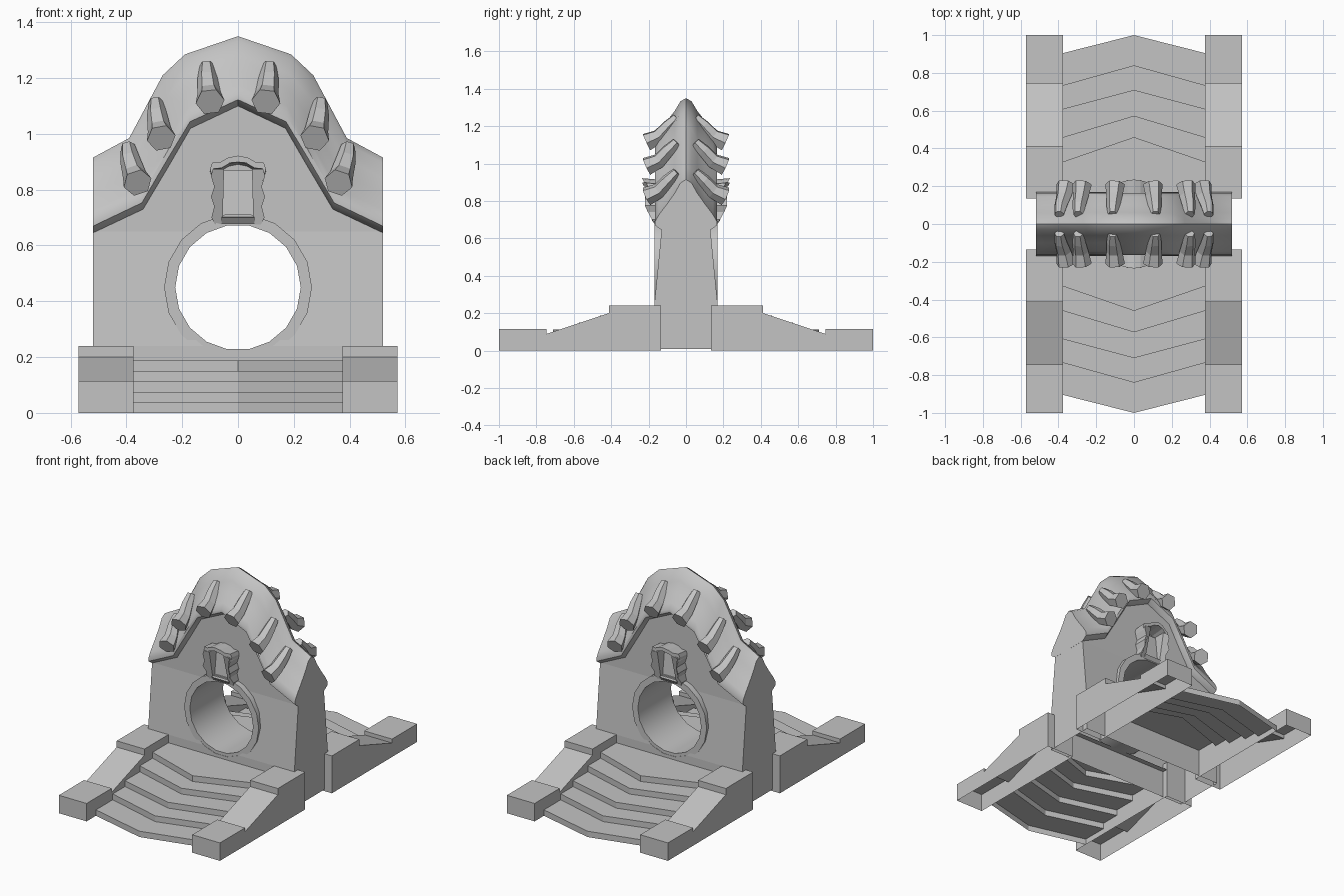
import bpy, bmesh, math
from mathutils import Vector

if "Cube" in bpy.data.objects:
    bpy.data.objects.remove(bpy.data.objects["Cube"])

GREY = (0.55, 0.55, 0.55, 1)
stone = bpy.data.materials.new("grey_stone")
stone.diffuse_color = GREY
stone.use_nodes = True
stone.node_tree.nodes["Principled BSDF"].inputs["Base Color"].default_value = GREY


def finish(name, bm, smooth=None):
    me = bpy.data.meshes.new(name)
    bm.to_mesh(me)
    bm.free()
    me.materials.append(stone)
    ob = bpy.data.objects.new(name, me)
    bpy.context.collection.objects.link(ob)
    if smooth:
        shade(ob, smooth)
    return ob


def shade(ob, angle):
    bpy.ops.object.select_all(action='DESELECT')
    ob.select_set(True)
    bpy.context.view_layer.objects.active = ob
    bpy.ops.object.shade_smooth_by_angle(angle=math.radians(angle))


def loft(rings, closed=True, caps=True):
    """Join rows of points with quads."""
    bm = bmesh.new()
    rows = [[bm.verts.new(p) for p in r] for r in rings]
    n = len(rows[0])
    for a, b in zip(rows, rows[1:]):
        for i in range(n if closed else n - 1):
            j = (i + 1) % n
            bm.faces.new((a[i], a[j], b[j], b[i]))
    if caps:
        bm.faces.new(rows[0])
        bm.faces.new(rows[-1])
    bmesh.ops.recalc_face_normals(bm, faces=bm.faces)
    return bm


def open_bottom(bm):
    bm.normal_update()
    low = min(v.co.z for v in bm.verts) + 0.001
    down = [f for f in bm.faces if all(v.co.z < low for v in f.verts)]
    bmesh.ops.delete(bm, geom=down, context='FACES_ONLY')


def mirrored(pts):
    """Half outline, given from the outside to the middle, made whole."""
    return pts + [(-x, z) for x, z in reversed(pts) if x > 0]


# Roof stations, outside to middle: eave (x, z) and ridge (x, z)
EAVE = [(.52, .645), (.34, .73), (.245, .89), (.17, 1.02), (0, 1.1)]
RIDGE = [(.52, .915), (.39, .985), (.27, 1.21), (.19, 1.285), (0, 1.35)]
# Bell section: half depth and fraction from ridge to eave
BELL = [(.03, .07), (.06, .27), (.10, .48), (.145, .70), (.165, .83),
        (.165, .91), (.13, 1)]
section = ([(-y, t) for y, t in reversed(BELL)] + [(0, 0)] + BELL)

roof_rings = [[(r[0] + (e[0] - r[0]) * t, y, r[1] + (e[1] - r[1]) * t)
               for y, t in section]
              for e, r in zip(mirrored(EAVE), mirrored(RIDGE))]
finish("roof", loft(roof_rings), 40)

# Gate wall, tapering in depth toward the eaves
outline = mirrored([(.519, .01)] + [(min(x, .519), z + .015) for x, z in EAVE])
bm = loft([[(x, y, z) for x, z in outline] for y in (-1, 1)])
for cut in (.24, .65):
    bmesh.ops.bisect_plane(bm, geom=bm.verts[:] + bm.edges[:] + bm.faces[:],
                           plane_co=(0, 0, cut), plane_no=(0, 0, 1))
for v in bm.verts:
    k = min(1, max(0, (v.co.z - .24) / .41))
    v.co.y *= .17 - .04 * k
wall = finish("gate_wall", bm)

SIDES = 18
HOLE_Z = .45


def circle(radius, y):
    return [(radius * math.cos(2 * math.pi * i / SIDES), y,
             HOLE_Z + radius * math.sin(2 * math.pi * i / SIDES))
            for i in range(SIDES)]


cutter = finish("passage_cutter", loft([circle(.245, -.3), circle(.245, .3)]))
cutter.hide_render = True
mod = wall.modifiers.new("passage", 'BOOLEAN')
mod.operation = 'DIFFERENCE'
mod.object = cutter
mod.solver = 'EXACT'
bpy.ops.object.select_all(action='DESELECT')
wall.select_set(True)
bpy.context.view_layer.objects.active = wall
bpy.ops.object.modifier_apply(modifier=mod.name)
bpy.data.objects.remove(cutter)
bm = bmesh.new()
bm.from_mesh(wall.data)
open_bottom(bm)
bm.to_mesh(wall.data)
bm.free()

# Round passage lining with its raised rim
bm = loft([circle(.225, -.168), circle(.225, .168), circle(.265, .168),
           circle(.265, -.168), circle(.225, -.168)], caps=False)
bmesh.ops.remove_doubles(bm, verts=bm.verts, dist=.0001)
bmesh.ops.recalc_face_normals(bm, faces=bm.faces)
finish("passage_ring", bm, 35)

# Stairs: chevron sheets, front edge at the middle and at the sides
STEP_MID = [1, .84, .71, .573, .46]
STEP_SIDE = [.905, .735, .61, .46, .33]
RISE = .0375
for s, end in ((-1, "front"), (1, "back")):
    rows = []
    for i, (m, e) in enumerate(zip(STEP_MID, STEP_SIDE)):
        for z in (i * RISE, (i + 1) * RISE):
            rows.append([(-.375, s * e, z), (0, s * m, z), (.375, s * e, z)])
    rows.append([(x, s * .135, 5 * RISE) for x in (-.375, 0, .375)])
    bm = loft(rows, closed=False, caps=False)
    bm.normal_update()
    if sum(f.normal.z * f.calc_area() for f in bm.faces) < 0:
        bmesh.ops.reverse_faces(bm, faces=bm.faces)
    finish(end + "_stairs", bm)

# Sloping side curbs with a block at each end, hollow underneath
CURB = [(.135, 0), (.135, .24), (.413, .24), (.413, .2), (.745, .09),
        (.745, .115), (1, .115), (1, 0)]
for s, end in ((-1, "front"), (1, "back")):
    for side, name in ((1, "left"), (-1, "right")):
        bm = loft([[(side * x, s * y, z) for y, z in CURB] for x in (.375, .572)])
        open_bottom(bm)
        finish(f"{end}_{name}_curb", bm)

# Hexagonal rafter ends: tip x, tip z, sideways lean of the upper end
RAFTERS = [("upper", .10, 1.115, .012), ("middle", .275, .985, .02),
           ("lower", .36, .825, .035)]
# Path: depth, height above the tip, radius, share of the lean
PATH = [(.05, .13, .026, 1), (.095, .085, .036, .8), (.145, .03, .042, .35),
        (.21, 0, .052, 0)]
for s, end in ((-1, "front"), (1, "back")):
    for side, name in ((1, "left"), (-1, "right")):
        for level, x, z, lean in RAFTERS:
            pts = [Vector((side * (x + lean * k), s * d, z + h)) for d, h, r, k in PATH]
            rings = []
            for i, p in enumerate(pts):
                t = (pts[min(i + 1, 3)] - pts[max(i - 1, 0)]).normalized()
                u = Vector((1, 0, 0)) - t * t.x
                u.normalize()
                w = t.cross(u)
                # roll the outer rafters with the roof slope
                roll = side * s * lean * 8
                rings.append([p + PATH[i][2] * (u * math.cos(a) + w * math.sin(a))
                              for a in (roll + k * math.pi / 3 for k in range(6))])
            finish(f"{end}_{name}_{level}_rafter", loft(rings))

# Ornamental niche over the passage: wavy jambs, back panel, sill, canopy
JAMB = [(.055, .69), (.06, .675), (.08, .67), (.095, .70), (.085, .74),
        (.097, .775), (.085, .81), (.097, .85), (.09, .875), (.05, .875)]
HOOD = [(.10, .875), (.092, .897), (.062, .9), (.035, .915), (0, .922)]


def niche_depth(z):
    return .165 + .055 * min(1, max(0, (z - .67) / .1))


for s, end in ((-1, "front"), (1, "back")):
    for side, name in ((1, "left"), (-1, "right")):
        finish(f"{end}_{name}_niche_jamb",
               loft([[(side * x, s * .12, z) for x, z in JAMB],
                     [(side * x, s * niche_depth(z), z) for x, z in JAMB]]))
    finish(end + "_niche_panel",
           loft([[(x, s * .12, z) for x, z in mirrored([(.06, .69), (.06, .87)])],
                 [(x, s * (.145 if z > .8 else .16), z)
                  for x, z in mirrored([(.06, .69), (.06, .87)])]]))
    finish(end + "_niche_sill",
           loft([[(x, s * y, z) for y, z in
                  ((.12, .672), (.165, .675), (.185, .7), (.12, .71))]
                 for x in (-.06, .06)]))
    band = mirrored(HOOD)
    band += [(x * .95, z - .022) for x, z in reversed(band)]
    finish(end + "_niche_canopy",
           loft([[(x, s * .12, z - .01) for x, z in band],
                 [(x, s * (.235 - 3 * x * x), z) for x, z in band]]))
